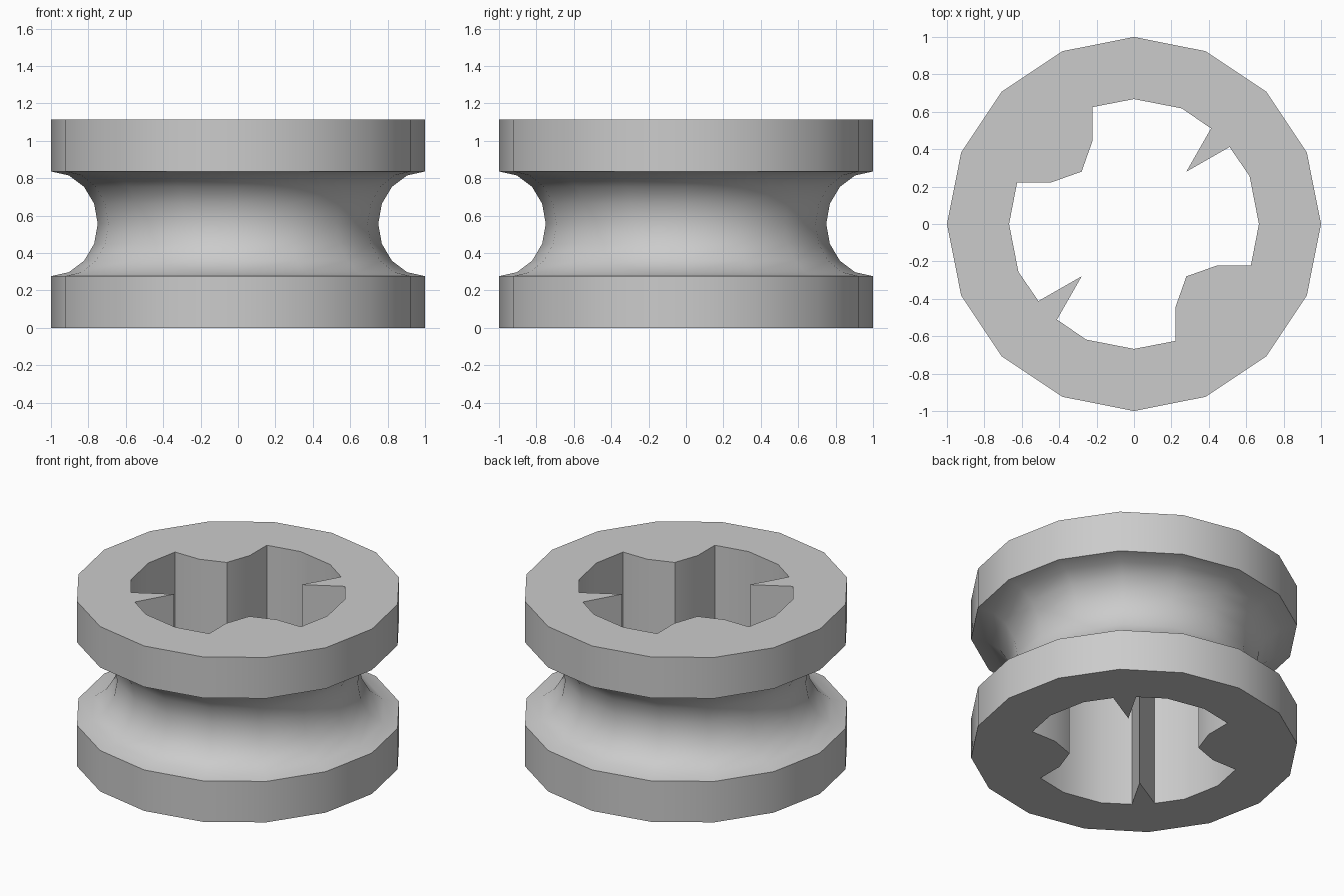
import bpy, bmesh, math

if "Cube" in bpy.data.objects:
    bpy.data.objects.remove(bpy.data.objects["Cube"])

HEIGHT, SIDES = 1.113, 16
MID = HEIGHT / 2

# Outer profile (radius, z): straight rims with a half-round groove between
profile = [(1.0, 0.0)]
for i in range(9):
    a = math.pi * i / 8
    profile.append((1 - 0.25 * math.sin(a), MID - 0.28 * math.cos(a)))
profile.append((1.0, HEIGHT))

# Half of the bore outline; the other half is the same turned by 180 degrees
half = [(0, 0.668), (0.256, 0.618), (0.412, 0.511), (0.28, 0.28),
        (0.511, 0.412), (0.618, 0.256), (0.668, 0), (0.625, -0.222),
        (0.444, -0.222), (0.28, -0.28), (0.222, -0.444), (0.222, -0.625)]
bore = half + [(-x, -y) for x, y in half]

bm = bmesh.new()


def ring(points, z):
    return [bm.verts.new((x, y, z)) for x, y in points]


def bridge(lower, upper):
    n = len(lower)
    for i in range(n):
        j = (i + 1) % n
        bm.faces.new((lower[i], lower[j], upper[j], upper[i]))


def cap(outer, inner):
    edges = []
    for loop in (outer, inner):
        for i in range(len(loop)):
            edges.append(bm.edges.get((loop[i], loop[(i + 1) % len(loop)])))
    bmesh.ops.triangle_fill(bm, edges=edges, use_beauty=True, normal=(0, 0, 1))


# Outer wall
circle = [(math.cos(math.tau * i / SIDES), math.sin(math.tau * i / SIDES))
          for i in range(SIDES)]
rings = [ring([(r * x, r * y) for x, y in circle], z) for r, z in profile]
for a, b in zip(rings, rings[1:]):
    bridge(a, b)

# Keyed bore through the middle, then the two end faces
bore_low, bore_high = ring(bore, 0), ring(bore, HEIGHT)
bridge(bore_low, bore_high)
cap(rings[0], bore_low)
cap(rings[-1], bore_high)
bmesh.ops.recalc_face_normals(bm, faces=bm.faces[:])

mesh = bpy.data.meshes.new("grooved_wheel")
bm.to_mesh(mesh)
bm.free()
wheel = bpy.data.objects.new("grooved_wheel", mesh)
bpy.context.collection.objects.link(wheel)

# Light grey plastic
grey = bpy.data.materials.new("light_grey")
grey.diffuse_color = (0.6, 0.6, 0.6, 1)
grey.use_nodes = True
grey.node_tree.nodes["Principled BSDF"].inputs["Base Color"].default_value = grey.diffuse_color
mesh.materials.append(grey)

bpy.context.view_layer.objects.active = wheel
wheel.select_set(True)
bpy.ops.object.shade_smooth_by_angle(angle=math.radians(30))
